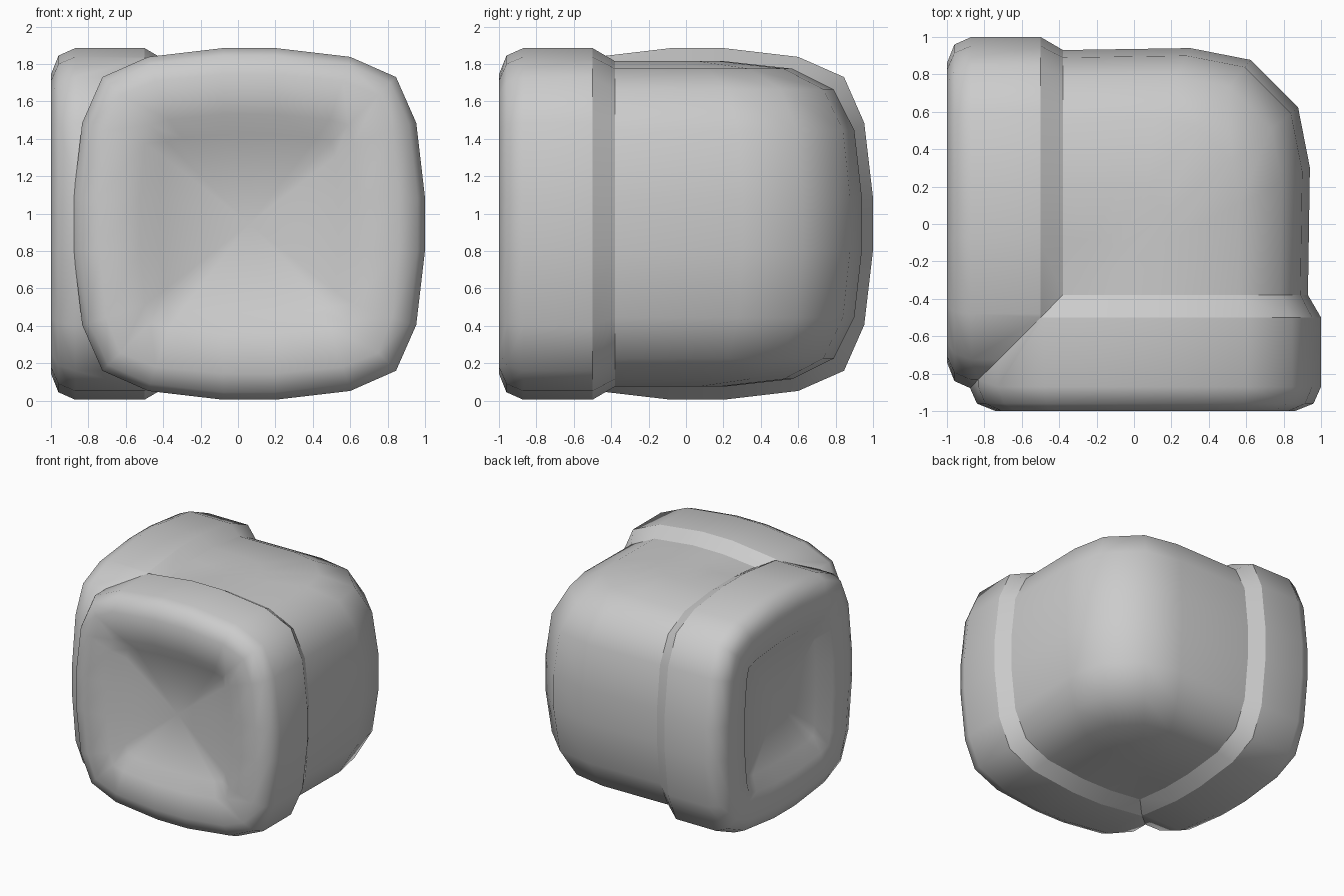
import bpy, bmesh

cube = bpy.data.objects.get("Cube")
if cube:
    bpy.data.objects.remove(cube)

MID_Z = 0.945   # height of the pipe axis
SHIFT = 0.06    # sideways offset of each pipe axis
PIVOT = -0.38   # inner corner of the elbow

gray = bpy.data.materials.new("plain_gray")
gray.use_nodes = True
gray.diffuse_color = (0.6, 0.6, 0.6, 1)
gray.node_tree.nodes["Principled BSDF"].inputs["Base Color"].default_value = (0.6, 0.6, 0.6, 1)


def half_section(a, bu, b, c):
    """Right half of a rounded square, from top to bottom."""
    q = [(0.14, a), (bu, b), (c, c), (b, bu), (a, 0.14)]
    return q + [(u, -v) for u, v in reversed(q)]


def full_section(*size):
    right = half_section(*size)
    return right + [(-u, v) for u, v in reversed(right)]


def skin(bm, rings, closed):
    """Join neighbouring rings with quads."""
    for r0, r1 in zip(rings, rings[1:]):
        n = len(r0)
        for i in range(n if closed else n - 1):
            j = (i + 1) % n
            bm.faces.new((r0[i], r0[j], r1[j], r1[i]))


def finish(bm, name):
    for f in bm.faces:
        f.smooth = True
        f.material_index = 0
    mesh = bpy.data.meshes.new(name)
    bm.to_mesh(mesh)
    bm.free()
    mesh.materials.append(gray)
    obj = bpy.data.objects.new(name, mesh)
    bpy.context.collection.objects.link(obj)


BODY = (0.87, 0.50, 0.83, 0.72)
FULL = (0.94, 0.54, 0.893, 0.785)

# Socket profile: depth along the pipe, then section size
PROFILE = [
    (-0.38, BODY),
    (-0.50, FULL),
    (-0.87, FULL),
    (-0.96, (0.90, 0.53, 0.855, 0.755)),
    (-1.00, (0.80, 0.50, 0.765, 0.69)),
    (-1.00, (0.585, 0.43, 0.557, 0.528)),
    (-0.92, (0.475, 0.36, 0.46, 0.44)),
]


def socket(name, swap):
    """Mitred socket with a recessed end; swap turns it to the other arm."""
    bm = bmesh.new()
    rings = [[bm.verts.new((SHIFT + u, y, MID_Z + v)) for u, v in full_section(*s)]
             for y, s in PROFILE]
    skin(bm, rings, True)
    # Shallow dished floor
    centre = bm.verts.new((SHIFT, -0.89, MID_Z))
    last = rings[-1]
    for i, v in enumerate(last):
        bm.faces.new((v, last[(i + 1) % len(last)], centre))
    # Hard edge where the collar steps down
    step = set(rings[1])
    for e in bm.edges:
        if e.verts[0] in step and e.verts[1] in step:
            e.smooth = False
    bmesh.ops.recalc_face_normals(bm, faces=bm.faces)
    if centre.link_faces[0].normal.y > 0:
        bmesh.ops.reverse_faces(bm, faces=bm.faces)
    # Mitre along the diagonal
    bmesh.ops.bisect_plane(bm, geom=bm.verts[:] + bm.edges[:] + bm.faces[:],
                           plane_co=(0, 0, 0), plane_no=(-1, 1, 0), clear_outer=True)
    if swap:
        for v in bm.verts:
            v.co.x, v.co.y = v.co.y, v.co.x
        bmesh.ops.reverse_faces(bm, faces=bm.faces)
    finish(bm, name)


socket("front_socket", False)
socket("side_socket", True)

# Elbow body: section swept around the inner corner
a = BODY[0]
pole = PIVOT - SHIFT
section = [(pole, 0.84), (-0.14, a)] + half_section(*BODY) + [(-0.14, -a), (pole, -0.84)]
sweep = [(1, 0), (1.008, 0.52), (0.96, 0.765), (0.765, 0.96), (0.52, 1.008), (0, 1)]
bm = bmesh.new()
rings = [[bm.verts.new((PIVOT + (u - pole) * px, PIVOT + (u - pole) * py, MID_Z + v))
          for u, v in section] for px, py in sweep]
skin(bm, rings, False)
bmesh.ops.remove_doubles(bm, verts=bm.verts, dist=0.0005)
bmesh.ops.recalc_face_normals(bm, faces=bm.faces)
outer = max(bm.faces, key=lambda f: f.calc_center_median().x)
if outer.normal.x < 0:
    bmesh.ops.reverse_faces(bm, faces=bm.faces)
finish(bm, "elbow_body")
